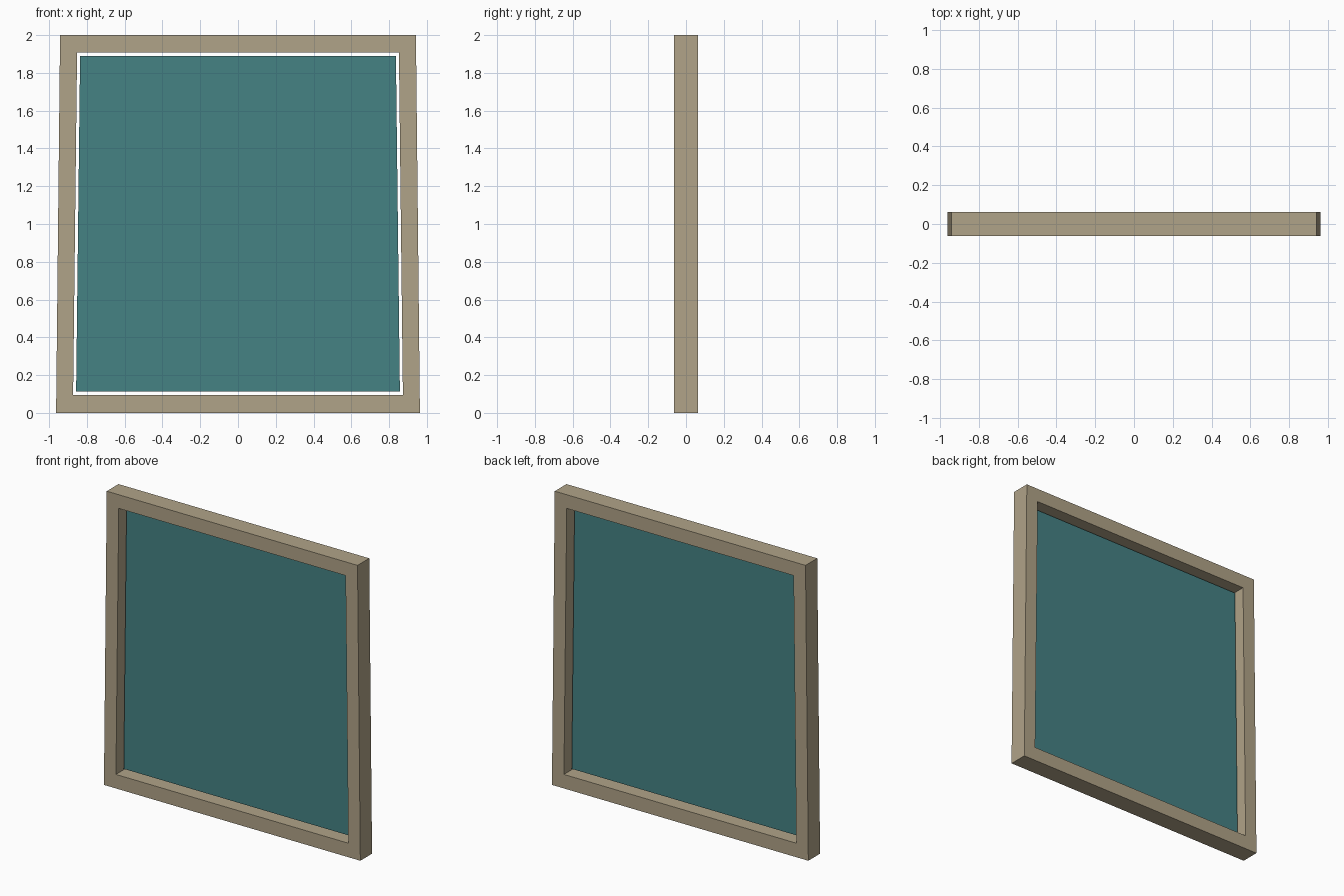
import bpy, bmesh

if "Cube" in bpy.data.objects:
    bpy.data.objects.remove(bpy.data.objects["Cube"])


def material(name, rgb):
    m = bpy.data.materials.new(name)
    m.diffuse_color = (*rgb, 1)
    m.use_nodes = True
    m.node_tree.nodes["Principled BSDF"].inputs["Base Color"].default_value = m.diffuse_color
    return m


def outline(bottom_half, top_half, z0, z1):
    """Tapered four-sided outline in the xz plane."""
    return [(-bottom_half, z0), (bottom_half, z0), (top_half, z1), (-top_half, z1)]


def extruded(name, half_depth, mat, outer, inner=None):
    """Slab from an outline, or an open ring when an inner outline is given."""
    bm = bmesh.new()
    rings = [[[bm.verts.new((x, y, z)) for x, z in pts]
              for y in (-half_depth, half_depth)]
             for pts in (outer, inner) if pts]
    for front, back in rings:
        for i in range(4):
            j = (i + 1) % 4
            bm.faces.new((front[i], front[j], back[j], back[i]))
    for side in (0, 1):
        if inner:
            a, b = rings[0][side], rings[1][side]
            for i in range(4):
                j = (i + 1) % 4
                bm.faces.new((a[i], a[j], b[j], b[i]))
        else:
            bm.faces.new(rings[0][side])
    bmesh.ops.recalc_face_normals(bm, faces=bm.faces)
    mesh = bpy.data.meshes.new(name)
    bm.to_mesh(mesh)
    bm.free()
    mesh.materials.append(mat)
    ob = bpy.data.objects.new(name, mesh)
    bpy.context.collection.objects.link(ob)
    return ob


tan = material("tan frame", (0.434, 0.366, 0.246))
teal = material("teal glass", (0.060, 0.223, 0.231))

# Tapered surround with an open middle
extruded("window_frame", 0.063, tan,
         outline(0.963, 0.942, 0.0, 2.0),
         outline(0.873, 0.852, 0.095, 1.907))

# Thin pane floating in the middle of the frame, with a narrow gap all round
extruded("glass_pane", 0.002, teal, outline(0.857, 0.836, 0.114, 1.889))
